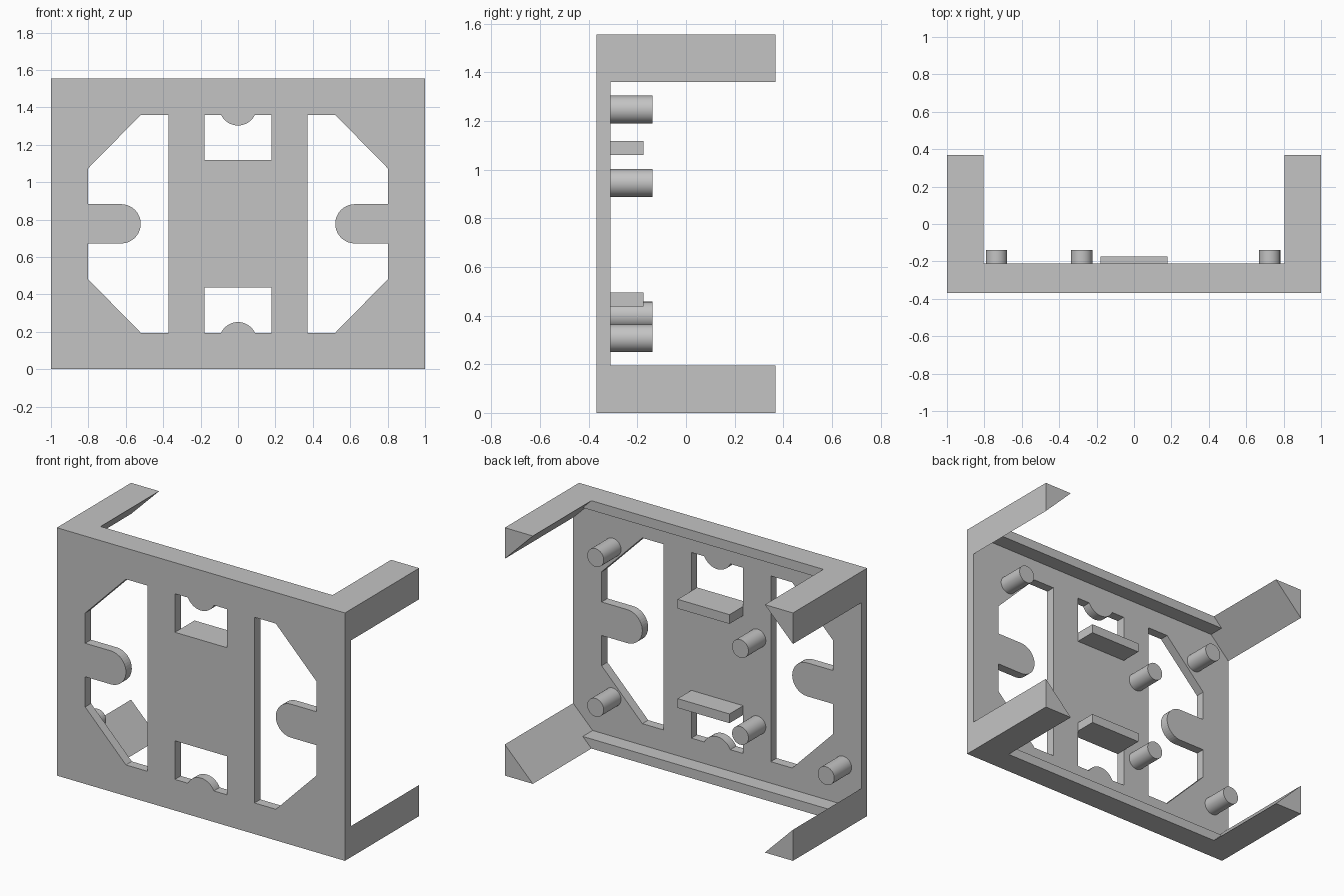
import bpy
from math import cos, sin, pi, radians, asin

cube = bpy.data.objects.get("Cube")
if cube:
    bpy.data.objects.remove(cube, do_unlink=True)

grey = bpy.data.materials.new("plain_grey")
grey.use_nodes = True
grey.diffuse_color = (0.55, 0.55, 0.55, 1)
grey.node_tree.nodes["Principled BSDF"].inputs["Base Color"].default_value = grey.diffuse_color

W, H = 1.0, 1.555          # half width and height
FRONT, BACK = -0.368, 0.368
PLATE = -0.31              # rear face of the plate
MID = H / 2
CORNER, LIP = 0.195, 0.06


def prism(name, outlines, y0, y1):
    """Extrude closed x-z outlines from y0 to y1; inner outlines become holes."""
    curve = bpy.data.curves.new(name + "_profile", "CURVE")
    curve.dimensions = "2D"
    curve.fill_mode = "BOTH"
    curve.extrude = (y1 - y0) / 2
    for points in outlines:
        spline = curve.splines.new("POLY")
        spline.points.add(len(points) - 1)
        for target, (x, z) in zip(spline.points, points):
            target.co = (x, z, 0, 1)
        spline.use_cyclic_u = True
    helper = bpy.data.objects.new(name + "_profile", curve)
    bpy.context.collection.objects.link(helper)
    bpy.context.view_layer.update()
    graph = bpy.context.evaluated_depsgraph_get()
    mesh = bpy.data.meshes.new_from_object(helper.evaluated_get(graph))
    bpy.data.objects.remove(helper, do_unlink=True)
    mesh.name = name
    mesh.shade_flat()
    mesh.materials.clear()
    mesh.materials.append(grey)
    obj = bpy.data.objects.new(name, mesh)
    obj.rotation_euler.x = radians(90)
    obj.location.y = (y0 + y1) / 2
    bpy.context.collection.objects.link(obj)
    return obj


def arc(cx, cz, r, start, end, steps=20):
    angles = [start + (end - start) * i / steps for i in range(steps + 1)]
    return [(cx + r * cos(a), cz + r * sin(a)) for a in angles]


def flip_x(points):
    return [(-x, z) for x, z in points]


def flip_z(points):
    return [(x, H - z) for x, z in points]


def box(x, z0, z1):
    return [(-x, z0), (x, z0), (x, z1), (-x, z1)]


# Side opening with cut corners and a rounded tab
tab = 0.105
side = [(0.372, CORNER), (0.52, CORNER), (0.803, 0.483), (0.803, MID - tab)]
side += arc(0.625, MID, tab, -pi / 2, -3 * pi / 2)
side += flip_z(side[:4])[::-1]

# Centre window with a round bump in its lower edge
bump_r, bump_top = 0.1, 0.252
bump_z = bump_top - bump_r
lean = asin((CORNER - bump_z) / bump_r)
window = [(0.18, CORNER), (0.18, 0.437), (-0.18, 0.437), (-0.18, CORNER)]
window += arc(0, bump_z, bump_r, pi - lean, lean)

prism("face_plate", [box(W, 0, H), side, flip_x(side), window, flip_z(window)],
      FRONT, PLATE)

# Triangular corner posts
post = [(W, 0), (W, CORNER), (W - CORNER, 0)]
for side_name, fx in (("left", False), ("right", True)):
    for end_name, fz in (("lower", False), ("upper", True)):
        points = flip_x(post) if fx else post
        points = flip_z(points) if fz else points
        prism(f"{end_name}_{side_name}_corner_post", [points], PLATE, BACK)

# Stiffening lips between the posts, and shelves beside the windows
inner = W - CORNER
lip = [(-inner, 0), (inner, 0), (inner + LIP, LIP), (-inner - LIP, LIP)]
shelf = box(0.18, 0.437, 0.495)
for end_name, place in (("lower", list), ("upper", flip_z)):
    prism(end_name + "_lip", [place(lip)], PLATE, -0.212)
    prism(end_name + "_shelf", [place(shelf)], PLATE, -0.174)

# Round mounting pegs
pegs = [(0.725, 1.247), (0.725, 0.307), (-0.28, 0.945),
        (-0.28, 0.4), (-0.735, 1.247), (-0.875, 0.307)]
peg_end = -0.138
for i, (x, z) in enumerate(pegs, 1):
    bpy.ops.mesh.primitive_cylinder_add(
        vertices=48, radius=0.057, depth=peg_end - PLATE,
        location=(x, (PLATE + peg_end) / 2, z), rotation=(radians(90), 0, 0))
    peg = bpy.context.object
    peg.name = f"mounting_peg_{i}"
    peg.data.materials.append(grey)
    bpy.ops.object.shade_smooth_by_angle(angle=radians(30))
